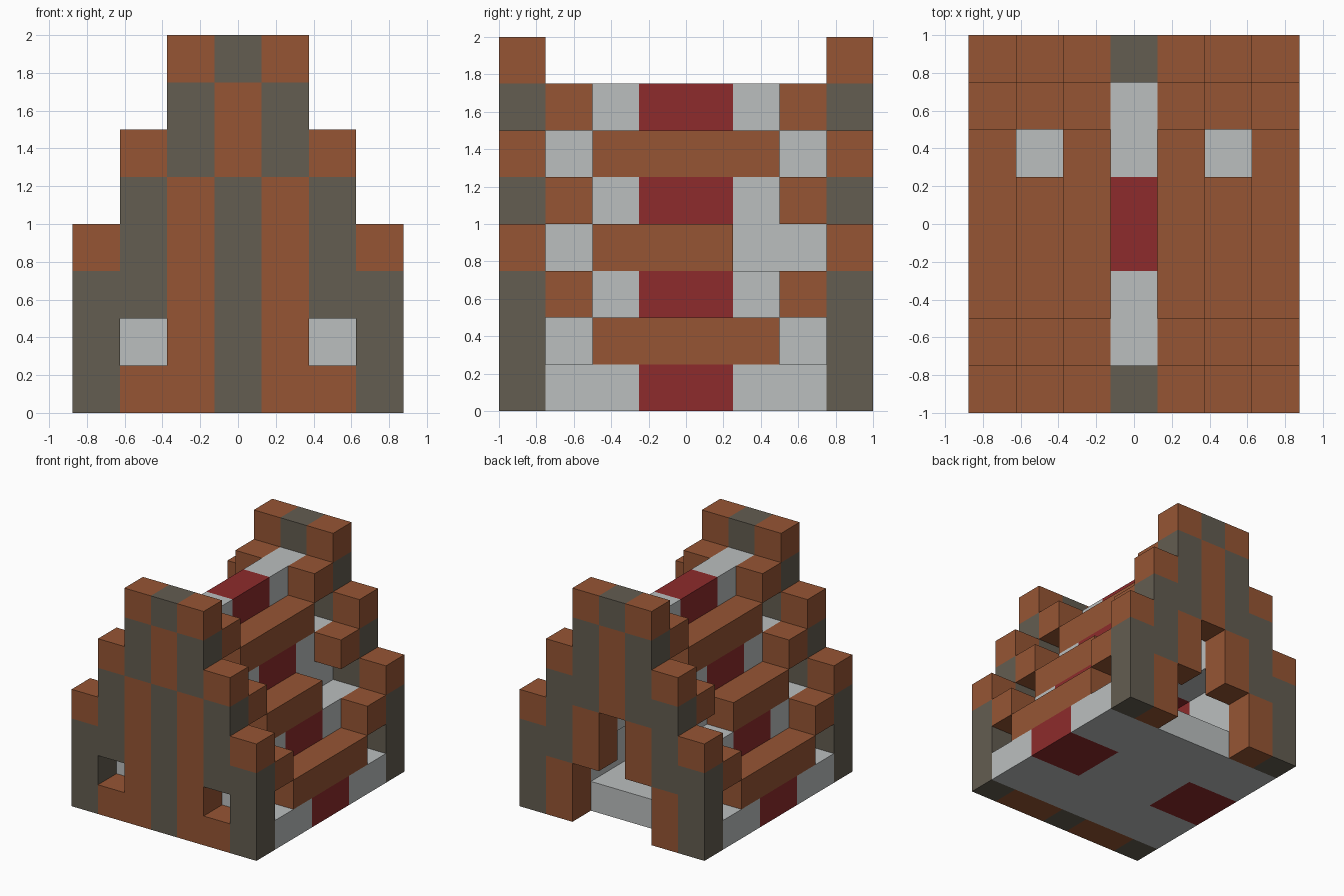
import bpy
import bmesh
from mathutils import Vector

cube = bpy.data.objects.get("Cube")
if cube:
    bpy.data.objects.remove(cube, do_unlink=True)

U = 0.25            # edge of one block
NX, NY = 7, 8       # blocks across and deep


def material(name, rgb):
    m = bpy.data.materials.new(name)
    m.use_nodes = True
    m.diffuse_color = (*rgb, 1)
    bsdf = next(n for n in m.node_tree.nodes if n.type == "BSDF_PRINCIPLED")
    bsdf.inputs["Base Color"].default_value = (*rgb, 1)
    bsdf.inputs["Roughness"].default_value = 0.9
    return m


MATS = {
    "B": material("brown wood", (0.305, 0.091, 0.034)),
    "G": material("grey stone", (0.125, 0.109, 0.082)),
    "W": material("white plaster", (0.497, 0.521, 0.521)),
    "R": material("red cloth", (0.27, 0.024, 0.025)),
}
KEYS = list(MATS)
cells = {}          # block position -> (part name, colour key)


def put(part, i, j, k, colour):
    cells[i, j, k] = (part, colour)


def gable(part, j, rows):
    """Gable wall drawn top row first; dots are openings."""
    for r, row in enumerate(rows):
        for i, c in enumerate(row):
            if c != ".":
                put(part, i, j, len(rows) - 1 - r, c)


def band(j):
    """The red band runs round the middle of the white shell."""
    return "R" if j in (3, 4) else "W"


# Gable walls
gable("front_wall", 0, ["..BGB..", "..GBG..", ".BGBGB.", ".GBGBG.",
                        "BGBGBGB", "GGBGBGG", "G.BGB.G", "GBBGBBG"])
gable("back_wall", NY - 1, ["..BGB..", "..GBG..", ".BGBGB.", ".GGBGG.",
                            "BGB.BGB", "GGB.BGG", "GB...BG", "GB...BG"])

# Floor slab
for i in range(NX):
    for j in range(1, NY - 1):
        put("floor", i, j, 0, "W" if 2 <= i <= 4 else band(j))

# Stepped shell, roof beams and raised beam ends, mirrored left to right
for step in range(3):
    low = 2 * step + 1
    for side, i, inner in (("right", step, step + 1),
                           ("left", NX - 1 - step, NX - 2 - step)):
        for j in range(1, NY - 1):
            for k in (low, low + 1):
                put("shell", inner, j, k, band(j))
        for j in range(2, NY - 2):
            if not (step == 1 and j == 5):      # gap in the middle beam
                put(f"{side}_beam_{step + 1}", i, j, low, "B")
        for j in (1, NY - 2):
            put(f"{side}_beam_ends_{step + 1}", i, j, low + 1, "B")

# Raised beam ends win over the shell where they share a block
AXES = [Vector(v) for v in ((1, 0, 0), (0, 1, 0), (0, 0, 1))]


def build(part):
    """Mesh one part, keeping only the exposed block faces."""
    bm = bmesh.new()
    for (i, j, k), (owner, colour) in cells.items():
        if owner != part:
            continue
        centre = Vector((i - NX / 2 + 0.5, j - NY / 2 + 0.5, k + 0.5)) * U
        for a in range(3):
            for s in (-1, 1):
                near = [i, j, k]
                near[a] += s
                if tuple(near) in cells:
                    continue
                n = AXES[a] * s
                u = AXES[(a + 1) % 3]
                v = n.cross(u)
                corners = [n + u + v, n - u + v, n - u - v, n + u - v]
                f = bm.faces.new([bm.verts.new(centre + c * U / 2)
                                  for c in corners])
                f.normal_update()
                if f.normal.dot(n) < 0:
                    f.normal_flip()
                f.material_index = KEYS.index(colour)
    bmesh.ops.remove_doubles(bm, verts=bm.verts, dist=0.001)
    mesh = bpy.data.meshes.new(part)
    bm.to_mesh(mesh)
    bm.free()
    for m in MATS.values():
        mesh.materials.append(m)
    bpy.context.collection.objects.link(bpy.data.objects.new(part, mesh))


for part in sorted({owner for owner, _ in cells.values()}):
    build(part)
